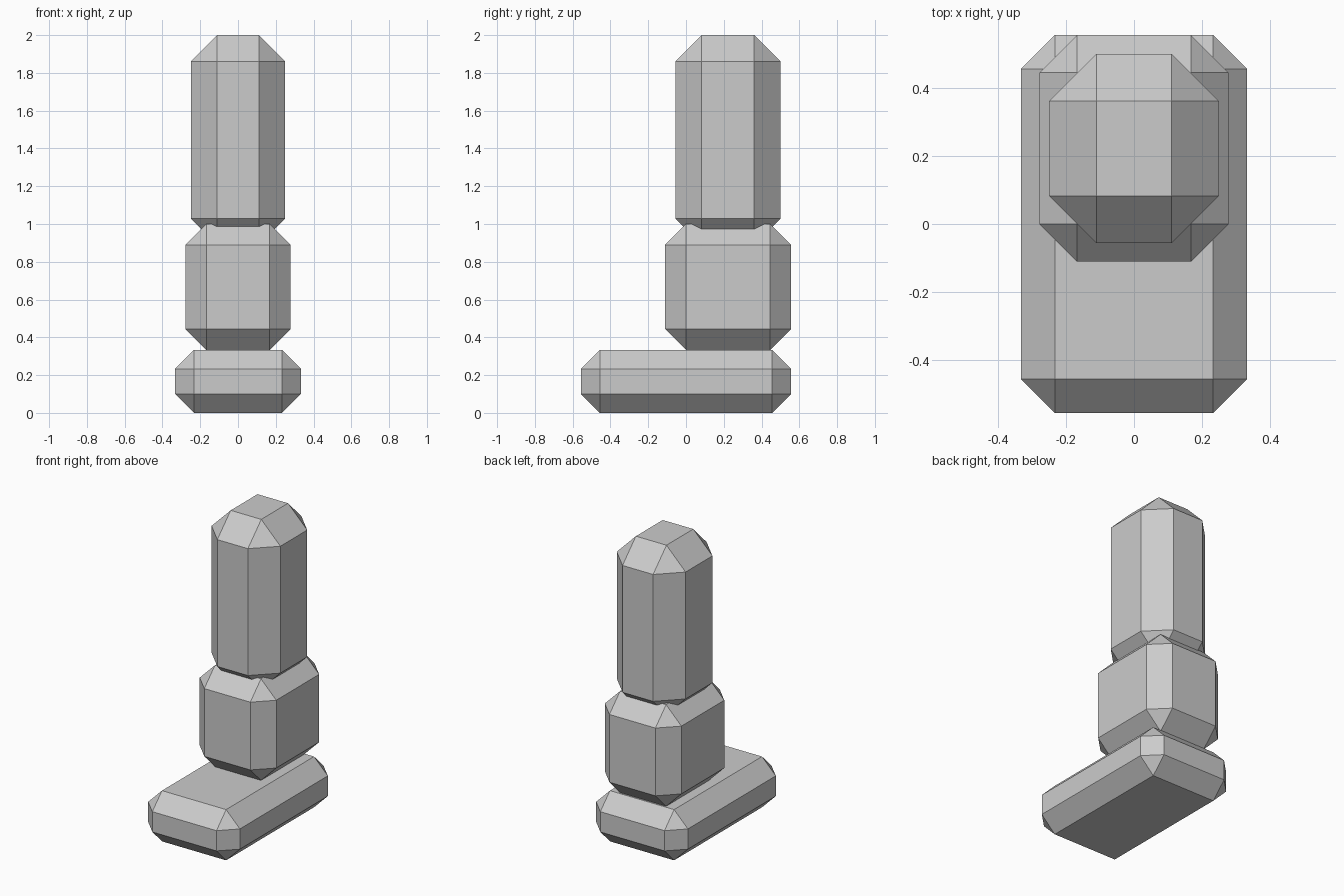
import bpy, bmesh
from mathutils import Vector

if "Cube" in bpy.data.objects:
    bpy.data.objects.remove(bpy.data.objects["Cube"])


def chamfered_box(name, low, high, chamfer):
    """Flat-shaded box between two corners with every edge chamfered."""
    low, high = Vector(low), Vector(high)
    bm = bmesh.new()
    bmesh.ops.create_cube(bm, size=1)
    bmesh.ops.scale(bm, vec=high - low, verts=bm.verts)
    bmesh.ops.translate(bm, vec=(low + high) / 2, verts=bm.verts)
    bmesh.ops.bevel(bm, geom=bm.edges[:], offset=chamfer, offset_type='OFFSET',
                    segments=1, profile=0.5, affect='EDGES')
    mesh = bpy.data.meshes.new(name)
    bm.to_mesh(mesh)
    bm.free()
    obj = bpy.data.objects.new(name, mesh)
    bpy.context.collection.objects.link(obj)
    return obj


# Foot: long low block, toes toward the front
chamfered_box("foot", (-0.333, -0.556, 0.0), (0.333, 0.556, 0.333), 0.1)

# Lower leg: stands on the back of the foot
chamfered_box("lower_leg", (-0.278, -0.111, 0.333), (0.278, 0.556, 1.0), 0.111)

# Upper leg: sinks slightly into the lower leg
chamfered_box("upper_leg", (-0.25, -0.056, 0.889), (0.25, 0.5, 2.0), 0.139)
